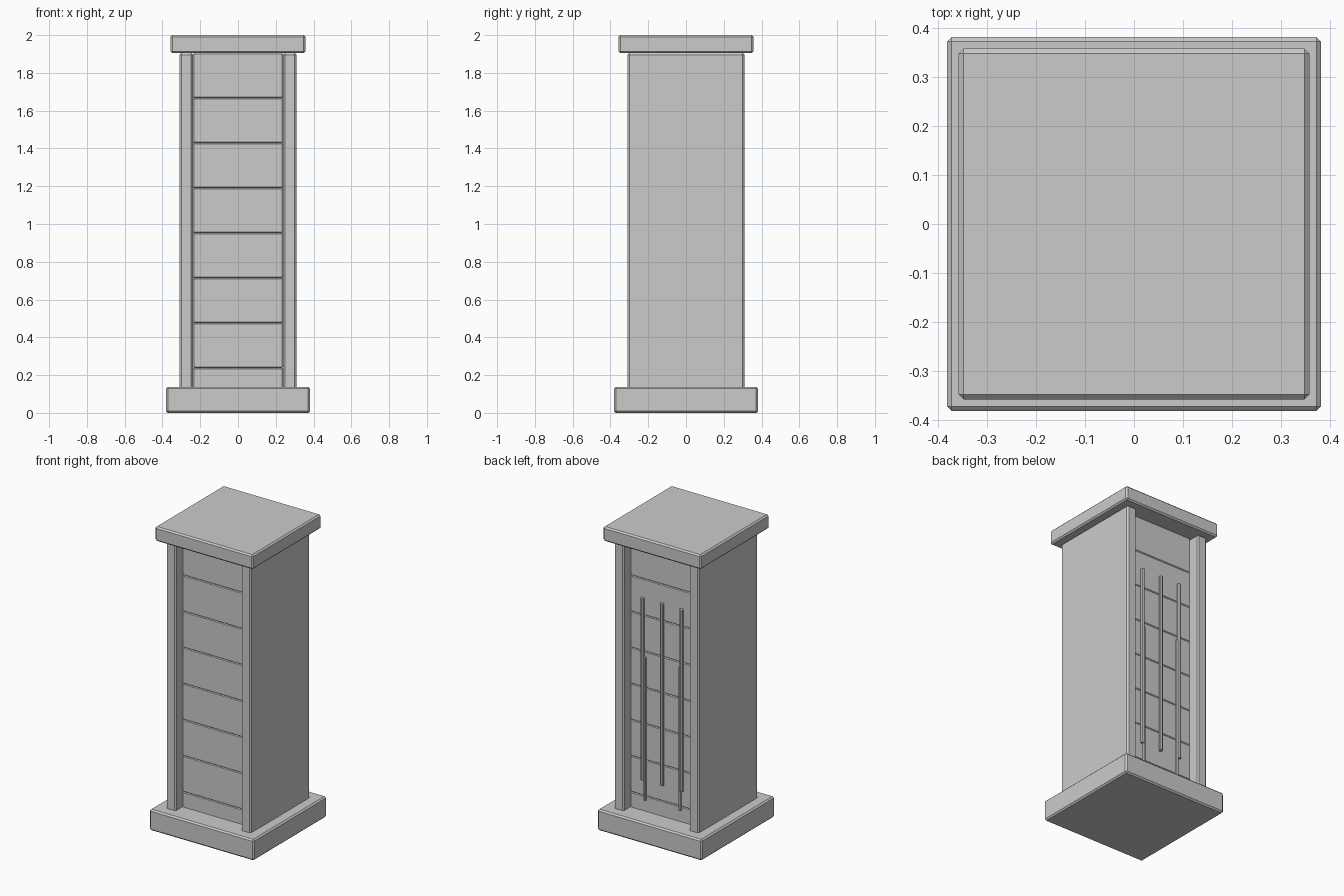
import bpy

if "Cube" in bpy.data.objects:
    bpy.data.objects.remove(bpy.data.objects["Cube"])

U = 1 / 2.1  # design unit: total height 4.2 becomes 2.0


def block(name, centre, size, bevel):
    """Box with a single flat chamfer."""
    bpy.ops.mesh.primitive_cube_add(size=1, location=[c * U for c in centre])
    ob = bpy.context.object
    ob.name = name
    for v in ob.data.vertices:
        v.co = [a * b * U for a, b in zip(v.co, size)]
    mod = ob.modifiers.new("chamfer", 'BEVEL')
    mod.width = bevel * U
    mod.segments = 1
    return ob


def cable(name, x, y, z0, z1, radius):
    """Vertical cable on the back of the cabinet."""
    bpy.ops.mesh.primitive_cylinder_add(
        vertices=8, radius=radius * U, depth=(z1 - z0) * U,
        location=(x * U, y * U, (z0 + z1) / 2 * U))
    bpy.context.object.name = name


# plinth and cap
block("base", (0, 0, 0.145), (1.6, 1.6, 0.29), 0.02)
block("top_cap", (0, 0, 4.1), (1.5, 1.5, 0.2), 0.02)

# side panels
for side, label in ((-1, "left"), (1, "right")):
    block(f"{label}_side_panel", (side * 0.575, 0, 2.01), (0.15, 1.3, 3.98), 0.02)

# stacked rack units, chamfers form the grooves
for i in range(8):
    block(f"rack_unit_{i + 1}", (0, 0, 0.25 + 0.5 * i + (0.01 if i == 0 else 0)),
          (1.0, 1.0, 0.48 if i == 0 else 0.5), 0.01)

# rear cables: three long, two lower
for i, x in enumerate((-0.3, 0, 0.3)):
    cable(f"long_cable_{i + 1}", x, 0.525, 0.73, 3.25, 0.025)
for i, x in enumerate((-0.27, 0.27)):
    cable(f"lower_cable_{i + 1}", x, 0.515, 0.45, 2.43, 0.02)
